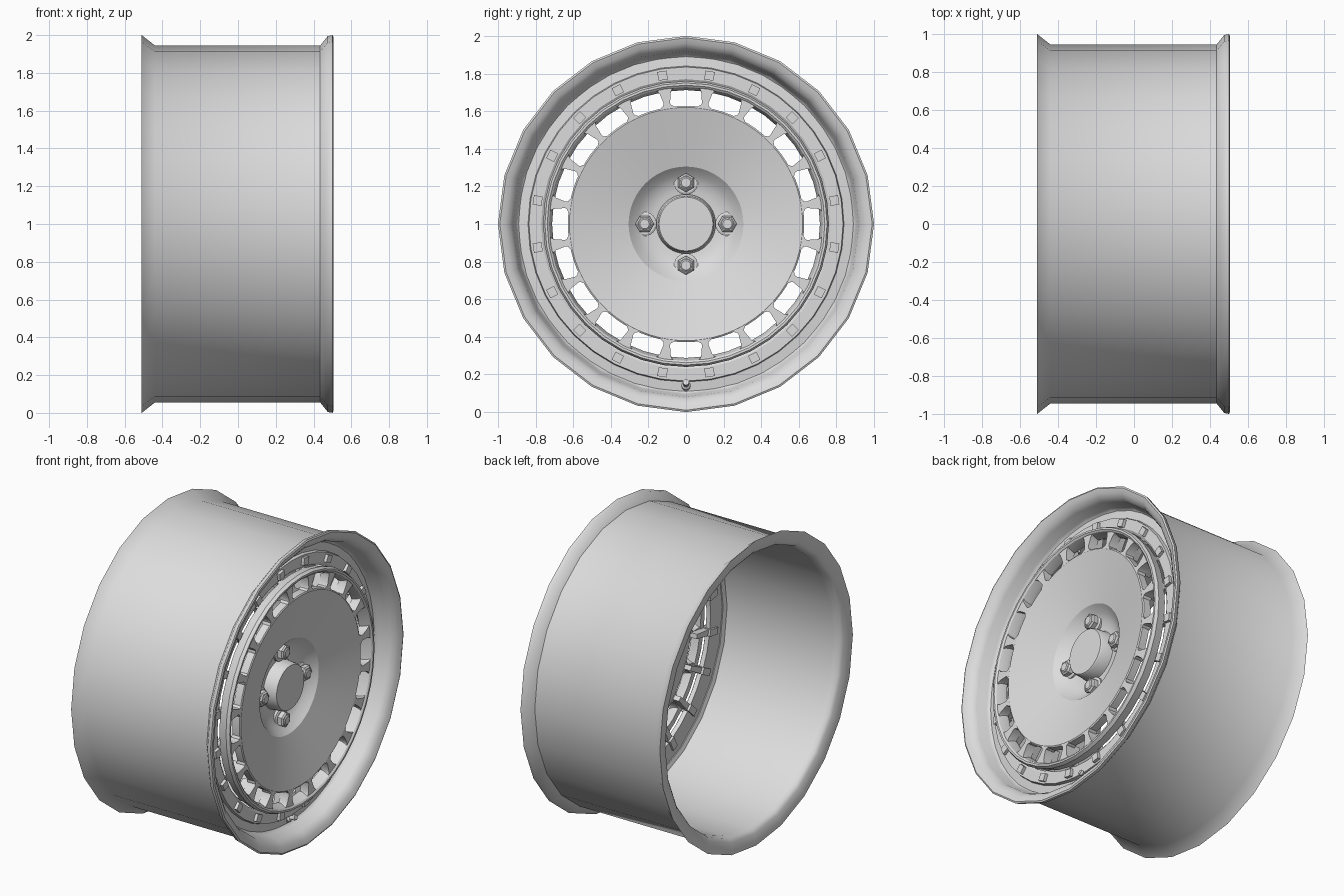
import bpy, bmesh, math
from mathutils import Matrix, Vector

old = bpy.data.objects.get("Cube")
if old:
    bpy.data.objects.remove(old)

grey = bpy.data.materials.new("silver_grey")
grey.use_nodes = True
grey.diffuse_color = (0.72, 0.72, 0.72, 1)
grey.node_tree.nodes["Principled BSDF"].inputs["Base Color"].default_value = (0.72, 0.72, 0.72, 1)

HUB = Vector((0, 0, 1))
COUNT = 20
STEP = math.tau / COUNT


def around(angle):
    """Turn about the axle, measured from the top."""
    return Matrix.Translation(HUB) @ Matrix.Rotation(-angle, 4, 'X')


def finish(name, bm, angle=35):
    bmesh.ops.recalc_face_normals(bm, faces=bm.faces)
    mesh = bpy.data.meshes.new(name)
    bm.to_mesh(mesh)
    bm.free()
    mesh.materials.append(grey)
    ob = bpy.data.objects.new(name, mesh)
    bpy.context.collection.objects.link(ob)
    bpy.ops.object.select_all(action='DESELECT')
    ob.select_set(True)
    bpy.context.view_layer.objects.active = ob
    bpy.ops.object.shade_smooth_by_angle(angle=math.radians(angle))


def lathe(bm, profile, sides, matrix, closed=True):
    """Revolve (x, radius) points about the axle."""
    rings = []
    for x, r in profile:
        if r == 0:
            rings.append([bm.verts.new(matrix @ Vector((x, 0, 0)))] * sides)
        else:
            turns = [math.tau * i / sides for i in range(sides)]
            rings.append([bm.verts.new(matrix @ Vector((x, r * math.sin(t), r * math.cos(t))))
                          for t in turns])
    pairs = list(zip(rings, rings[1:]))
    if closed:
        pairs.append((rings[-1], rings[0]))
    for a, b in pairs:
        for i in range(sides):
            j = (i + 1) % sides
            corners = list(dict.fromkeys((a[i], a[j], b[j], b[i])))
            if len(corners) > 2:
                bm.faces.new(corners)


def prism(bm, half, matrix, x0, x1):
    """Extrude a symmetric outline, given as (half width, radius), along the axle."""
    outline = half + [(-y, z) for y, z in reversed(half)]
    ends = [[bm.verts.new(matrix @ Vector((x, y, z))) for y, z in outline] for x in (x0, x1)]
    n = len(outline)
    for ring in ends:
        bm.faces.new(ring)
    for i in range(n):
        j = (i + 1) % n
        bm.faces.new((ends[0][i], ends[0][j], ends[1][j], ends[1][i]))


# Barrel with both flanges: stepped lip in front, rolled lip behind
bm = bmesh.new()
lathe(bm, [(-0.51, 1.0), (-0.44, 0.945), (0.435, 0.945), (0.475, 0.995), (0.5, 1.0),
           (0.505, 0.99), (0.495, 0.96), (0.475, 0.935), (0.45, 0.92), (0.385, 0.907),
           (0.365, 0.895), (0.355, 0.87), (0.34, 0.87), (0.33, 0.897), (-0.44, 0.897),
           (-0.48, 0.905), (-0.497, 0.925), (-0.507, 0.975)],
      24, around(0))
finish("barrel", bm, 40)

# Mounting ring inside the barrel
bm = bmesh.new()
lathe(bm, [(0.365, 0.89), (0.37, 0.84), (0.39, 0.835), (0.39, 0.77), (0.38, 0.755),
           (0.35, 0.755), (0.345, 0.89)], COUNT * 2, around(0))
finish("mounting_ring", bm, 30)

# Dished disc inside the slots, with a conical recess for the nuts
bm = bmesh.new()
lathe(bm, [(0.26, 0), (0.26, 0.24), (0.32, 0.31), (0.395, 0.61), (0.4, 0.628), (0.45, 0.628),
           (0.455, 0.62), (0.372, 0.305), (0.362, 0.295), (0.33, 0.262), (0.308, 0.225),
           (0.295, 0.18), (0.29, 0)],
      COUNT * 4, around(0), closed=False)
finish("disc", bm, 25)

# Outer hoop of the disc, with a narrow shelf behind the slots
bm = bmesh.new()
lathe(bm, [(0.39, 0.712), (0.39, 0.75), (0.445, 0.76), (0.465, 0.75), (0.465, 0.738),
           (0.457, 0.728), (0.41, 0.712)], COUNT * 2, around(0))
finish("disc_hoop", bm, 30)

# Webs between the slots, flared where they meet the disc and hoop
bm = bmesh.new()
for i in range(COUNT):
    prism(bm, [(0.04, 0.618), (0.03, 0.632), (0.02, 0.638), (0.017, 0.65), (0.03, 0.705),
               (0.038, 0.718), (0.055, 0.729)], around((i + 0.5) * STEP), 0.395, 0.454)
finish("slot_webs", bm, 30)

# Ribs that tie the disc to the ring, ending in small square studs
bm = bmesh.new()
for i in range(COUNT):
    turn = around((i + 0.5) * STEP)
    prism(bm, [(0.015, 0.62), (0.02, 0.75)], turn, 0.35, 0.42)
    prism(bm, [(0.022, 0.74), (0.022, 0.82)], turn, 0.335, 0.38)
    prism(bm, [(0.025, 0.775), (0.025, 0.822)], turn, 0.37, 0.41)
finish("ribs_and_studs", bm)

# Centre cap
bm = bmesh.new()
lathe(bm, [(0.27, 0), (0.27, 0.165), (0.305, 0.155), (0.37, 0.15), (0.38, 0.143), (0.38, 0)],
      COUNT * 2, around(0), closed=False)
finish("centre_cap", bm)

# Four wheel nuts: seat, hexagon and domed stud
for i in range(4):
    seat = around(i * math.tau / 4) @ Matrix.Translation((-0.025, 0, 0.22))
    bm = bmesh.new()
    lathe(bm, [(0.3, 0), (0.3, 0.064), (0.337, 0.064), (0.342, 0.054), (0.342, 0)], 24, seat, False)
    lathe(bm, [(0.33, 0), (0.33, 0.05), (0.37, 0.05), (0.378, 0.04), (0.378, 0)], 6, seat, False)
    lathe(bm, [(0.36, 0), (0.36, 0.033), (0.38, 0.032), (0.385, 0.025), (0.385, 0)], 16, seat, False)
    finish("wheel_nut", bm, 25)

# Tyre valve at the bottom of the lip
bm = bmesh.new()
valve = around(math.pi) @ Matrix.Translation((0.34, 0, 0.87)) @ Matrix.Rotation(0.35, 4, 'Y')
lathe(bm, [(-0.02, 0), (-0.02, 0.024), (0.035, 0.024), (0.045, 0.014), (0.065, 0.014),
           (0.07, 0.018), (0.085, 0.016), (0.085, 0)], 12, valve, False)
finish("valve", bm)
